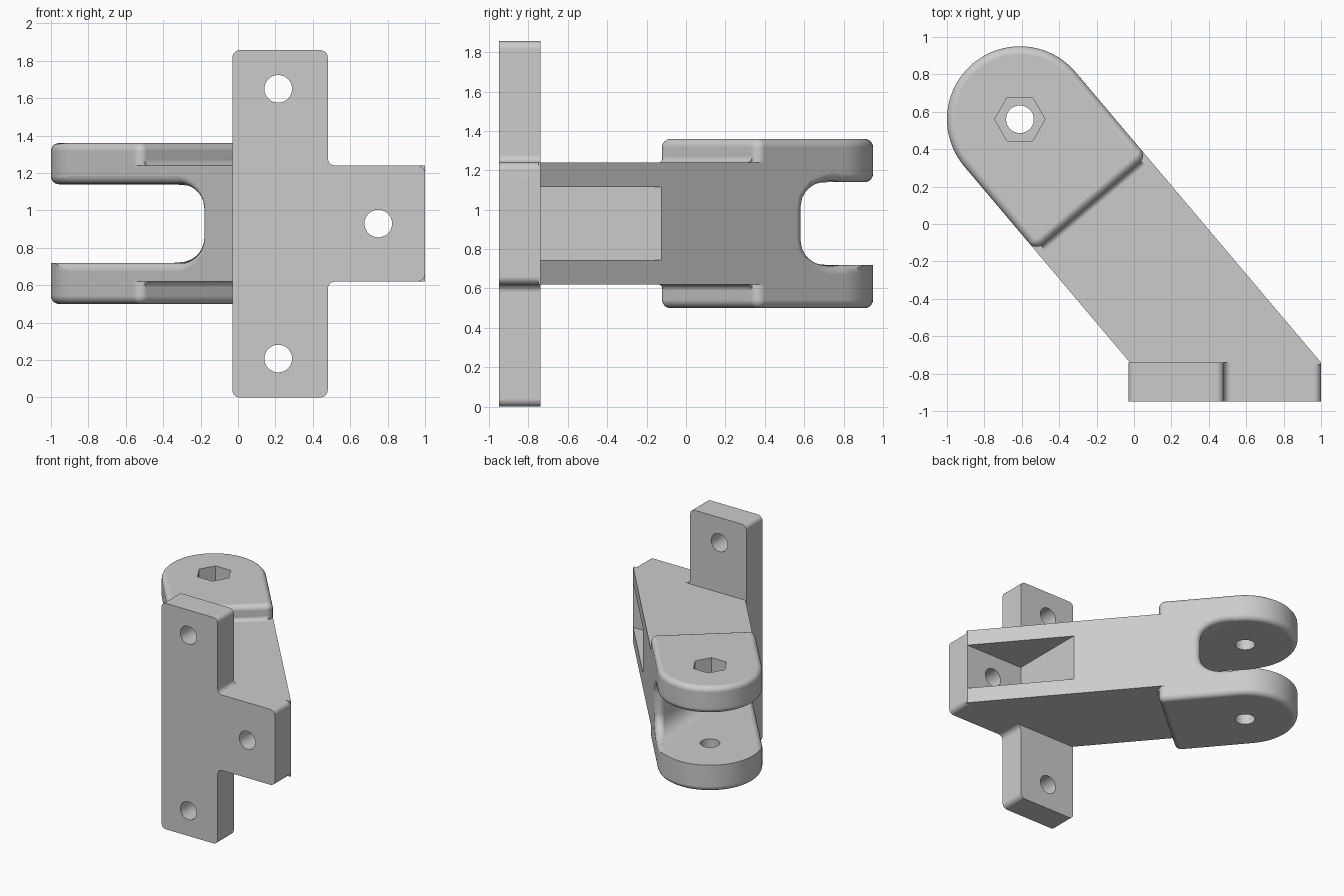
import bpy, bmesh
from math import sin, cos, pi, radians
from mathutils import Vector

cube = bpy.data.objects.get("Cube")
if cube:
    bpy.data.objects.remove(cube)

MID = 0.93                       # height of the symmetry plane
R, FILLET, STEP = 0.39, 0.043, -0.59
PIVOT = Vector((-0.61, 0.56, 0))
A = radians(49.8)
U = Vector((-cos(A), sin(A), 0))  # along the arm, towards the fork
V = Vector((sin(A), cos(A), 0))   # across the arm

metal = bpy.data.materials.new("grey metal")
metal.use_nodes = True
GREY = (0.6, 0.6, 0.6, 1)
metal.diffuse_color = GREY
metal.node_tree.nodes["Principled BSDF"].inputs["Base Color"].default_value = GREY


def at(s, v, z):
    """Point in the arm's own frame."""
    return PIVOT + U * s + V * v + Vector((0, 0, z))


def loft(name, rings):
    """Closed solid through a list of rings with equal point counts."""
    bm = bmesh.new()
    loops = [[bm.verts.new(p) for p in ring] for ring in rings]
    n = len(loops[0])
    for a, b in zip(loops, loops[1:]):
        for i in range(n):
            j = (i + 1) % n
            bm.faces.new((a[i], a[j], b[j], b[i]))
    bm.faces.new(loops[0][::-1])
    bm.faces.new(loops[-1])
    if bm.calc_volume(signed=True) < 0:
        bmesh.ops.reverse_faces(bm, faces=bm.faces)
    mesh = bpy.data.meshes.new(name)
    bm.to_mesh(mesh)
    bm.free()
    mesh.materials.append(metal)
    obj = bpy.data.objects.new(name, mesh)
    bpy.context.scene.collection.objects.link(obj)
    return obj


def prism(name, points, offset):
    points = [Vector(p) for p in points]
    return loft(name, [points, [p + Vector(offset) for p in points]])


def combine(target, tool, operation):
    mod = target.modifiers.new("join", 'BOOLEAN')
    mod.operation, mod.solver, mod.object = operation, 'EXACT', tool
    bpy.context.view_layer.objects.active = target
    bpy.ops.object.modifier_apply(modifier=mod.name)
    bpy.data.objects.remove(tool)


def circle(radius, n):
    return [(radius * cos(2 * pi * i / n), radius * sin(2 * pi * i / n)) for i in range(n)]


def rounded(corners, r, n=5):
    """Polygon in x and z with every right-angled corner rounded."""
    out = []
    for i, c in enumerate(corners):
        c = Vector(c)
        a = (Vector(corners[i - 1]) - c).normalized() * r
        b = (Vector(corners[(i + 1) % len(corners)]) - c).normalized() * r
        for k in range(n + 1):
            t = pi / 2 * k / n
            out.append(c + a * (1 - sin(t)) + b * (1 - cos(t)))
    return out


# T-shaped mounting plate
outline = rounded([(-0.03, 0), (0.48, 0), (0.48, 0.62), (1, 0.62),
                   (1, 1.24), (0.48, 1.24), (0.48, 1.857), (-0.03, 1.857)], 0.04)
bracket = prism("bracket", [(p.x, -0.95, p.y) for p in outline], (0, 0.21, 0))

# Slanted arm, its foot just sunk into the plate
left = at((-0.74 - (PIVOT - V * R).y) / U.y, -R, 0.62)
right = at((-0.74 - (PIVOT + V * R).y) / U.y, R, 0.62)
sink = Vector((0, -0.01, 0))
arm = prism("arm", [left + sink, right + sink, right,
                    at(-0.3, R, 0.62), at(-0.3, -R, 0.62), left], (0, 0, 0.62))


# Thick fork head with rounded rims and rounded upright corners at the step
def head_ring(inset, z):
    def arc(s, v, r, start, end, n):
        turns = [start + (end - start) * i / n for i in range(n + 1)]
        return [at(s + r * cos(t), v + r * sin(t), z) for t in turns]
    c = 0.05
    return (arc(0, 0, R - inset, -pi / 2, pi / 2, 40)
            + arc(STEP + c, R - c, c - inset, pi / 2, pi, 6)
            + arc(STEP + c, c - R, c - inset, pi, 3 * pi / 2, 6))


quarter = [pi / 2 * i / 6 for i in range(7)]
lower = [(FILLET * (1 - sin(t)), 0.5 + FILLET * (1 - cos(t))) for t in quarter]
upper = [(inset, 2 * MID - z) for inset, z in reversed(lower)]
head = loft("head", [head_ring(i, z) for i, z in lower + upper])
combine(arm, head, 'UNION')

# Hollow fillets where the head steps up from the arm
f = 0.03
hollow = [(STEP - f + f * cos(t), f - f * sin(t)) for t in quarter]
section = [(STEP + 0.06, -0.03), (STEP + 0.06, f)] + hollow + [(STEP - f, -0.03)]
width = R - 0.04
for side in (1, -1):
    strip = prism("step_fillet", [at(s, -width, MID + side * (0.31 + h)) for s, h in section],
                  V * 2 * width)
    combine(arm, strip, 'UNION')

combine(bracket, arm, 'UNION')

# Fork slot: runs front to back, with rolled rims on both flanks of the arm
half, floor, corner = 0.21, -0.18, 0.13
profile = [((-1.4, MID + half), (0, 0, -1))]
for sign in (1, -1):
    turn = [pi / 2 * i / 8 for i in range(9)]
    for t in (turn if sign > 0 else turn[::-1]):
        profile.append(((floor - corner + corner * sin(t),
                         MID + sign * (half - corner + corner * cos(t))),
                        (-sin(t), 0, -sign * cos(t))))
profile.append(((-1.4, MID - half), (0, 0, 1)))


def rim(side):
    """Rings of a rolling-ball fillet from the slot wall out to one flank."""
    n2 = V * side
    base = PIVOT + n2 * R
    rings = [[] for _ in range(8)]
    for (x, z), n1 in profile:
        n1 = Vector(n1)
        p = Vector((x, base.y + (x - base.x) * U.y / U.x, z))
        c = p - (n1 + n2) * (FILLET / (1 + n1.dot(n2)))
        for k in range(7):
            rings[k].append(c + n1.slerp(n2, k / 6) * FILLET)
        rings[7].append(rings[6][-1] + n2 * 0.2)
    return rings


slot = loft("slot_cutter", rim(-1)[::-1] + rim(1))
combine(bracket, slot, 'DIFFERENCE')

# Rolled inner rims around the round ends of both prongs
lip = [(R - FILLET + FILLET * sin(t), half + FILLET * (1 - cos(t))) for t in quarter]
lip.append((R + 0.1, half + FILLET))
lip = [(d, MID + h) for d, h in lip] + [(d, MID - h) for d, h in reversed(lip)]
angles = [-pi / 2 - 0.01 + (pi + 0.02) * i / 40 for i in range(41)]
ends = loft("lip_cutter", [[at(d * cos(t), d * sin(t), z) for d, z in lip] for t in angles])
combine(bracket, ends, 'DIFFERENCE')

# Open pocket behind the side bolt
pocket = prism("pocket_cutter", [(0.48, -0.74, 0.745), (1.3, -0.74, 0.745),
                                 (1.3, 0.1, 0.745), (0.48, 0.1, 0.745)], (0, 0, 0.37))
combine(bracket, pocket, 'DIFFERENCE')

# Bolt holes, pivot hole and nut recess
for x, z in ((0.215, 1.65), (0.215, 0.208), (0.75, MID)):
    hole = prism("bolt_cutter", [(x + a, -1.1, z + b) for a, b in circle(0.074, 32)], (0, 0.45, 0))
    combine(bracket, hole, 'DIFFERENCE')
for radius, sides, z in ((0.074, 32, 0.3), (0.135, 6, 1.23)):
    hole = prism("pivot_cutter", [PIVOT + Vector((a, b, z)) for a, b in circle(radius, sides)], (0, 0, 1.3))
    combine(bracket, hole, 'DIFFERENCE')

# Smooth fillets, flat faces kept flat
bpy.ops.object.select_all(action='DESELECT')
bracket.select_set(True)
bpy.context.view_layer.objects.active = bracket
bpy.ops.object.shade_smooth_by_angle(angle=radians(30))
weighted = bracket.modifiers.new("flat_faces", 'WEIGHTED_NORMAL')
weighted.keep_sharp = True
